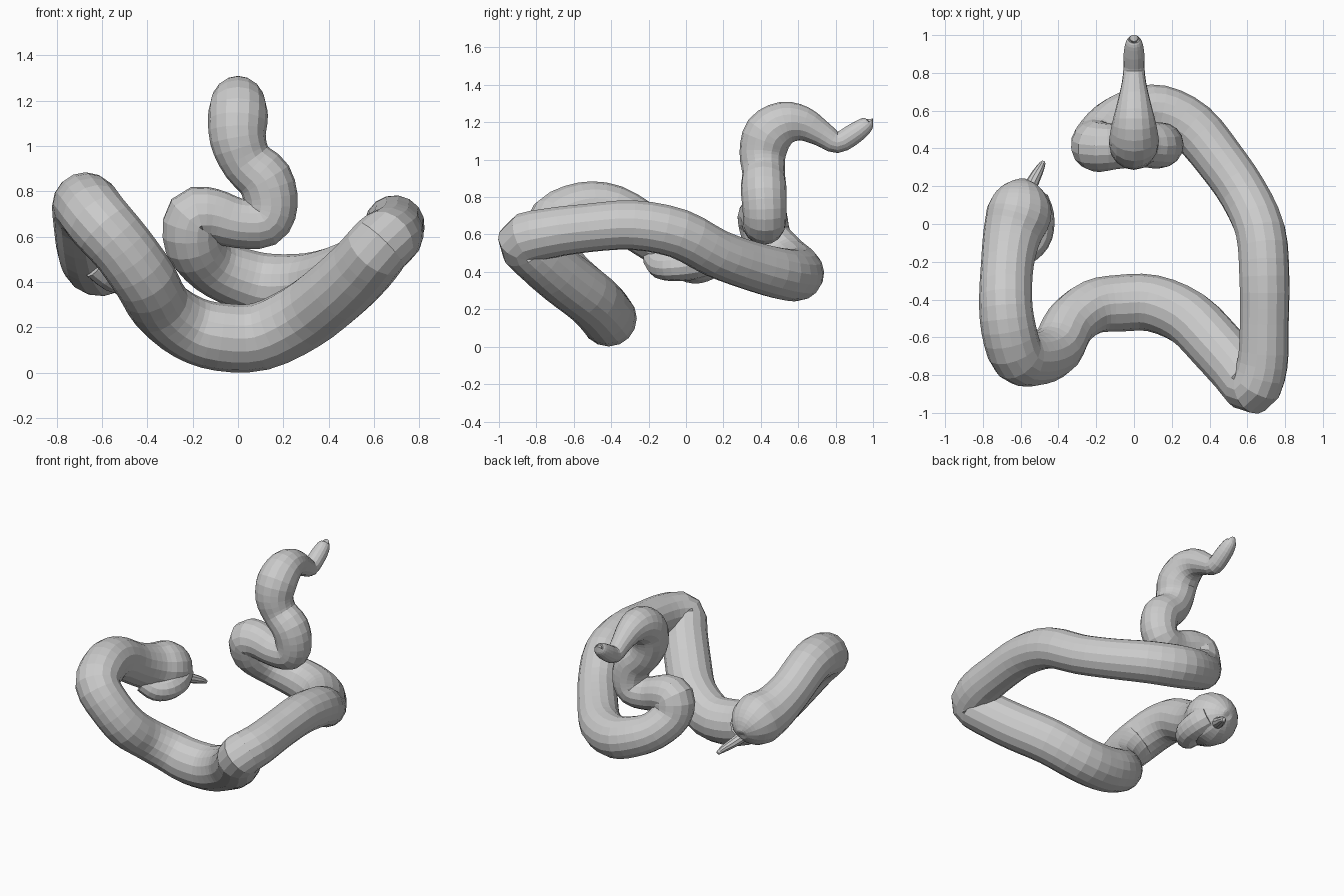
import bpy
from mathutils import Vector


def catmull(a, b, c, d, t):
    return 0.5 * (2*b + (c - a)*t + (2*a - 5*b + 4*c - d)*t*t + (3*b - a - 3*c + d)*t**3)


def tube(name, stations, sides=16, steps=3):
    """Sweep a round section of varying radius through (x, y, z, radius) stations."""
    s = [Vector(p) for p in stations]
    s = [2*s[0] - s[1]] + s + [2*s[-1] - s[-2]]
    path = []
    for i in range(1, len(s) - 2):
        path += [catmull(*s[i-1:i+3], k / steps) for k in range(steps)]
    path.append(s[-2])
    curve = bpy.data.curves.new(name, 'CURVE')
    curve.dimensions = '3D'
    curve.bevel_depth = 1.0
    curve.bevel_resolution = (sides - 4) // 2
    curve.use_fill_caps = True
    spline = curve.splines.new('POLY')
    spline.points.add(len(path) - 1)
    for pt, v in zip(spline.points, path):
        pt.co = (v[0], v[1], v[2], 1)
        pt.radius = max(v[3], 0.004)
    spline.use_smooth = False
    ob = bpy.data.objects.new(name, curve)
    bpy.context.collection.objects.link(ob)
    bpy.ops.object.select_all(action='DESELECT')
    ob.select_set(True)
    bpy.context.view_layer.objects.active = ob
    bpy.ops.object.convert(target='MESH')
    for poly in bpy.context.object.data.polygons:
        poly.use_smooth = False


# narrow outlet, widening into the upright S-bend
outlet_and_s_bend = [
    (0, .965, 1.19, .014), (0, .982, 1.203, .025), (0, .96, 1.184, .044),
    (0, .90, 1.14, .055), (0, .81, 1.092, .057), (0, .73, 1.135, .068),
    (0, .63, 1.19, .092), (0, .53, 1.195, .117), (0, .44, 1.135, .132),
    (0, .41, 1.03, .124), (.04, .415, .93, .114), (.12, .415, .85, .122),
    (.145, .42, .74, .118), (.11, .42, .665, .114), (0, .41, .66, .11),
    (-.11, .41, .69, .122), (-.19, .41, .68, .135), (-.195, .44, .57, .13),
    (-.12, .53, .475, .125), (0, .585, .42, .133)]

# side run, sagging front run and the other side run
main_loop = [
    (0, .585, .42, .133), (.14, .595, .385, .14), (.31, .51, .39, .138),
    (.455, .34, .435, .132), (.58, .16, .50, .13), (.67, -.04, .605, .133),
    (.69, -.28, .65, .133), (.69, -.52, .635, .13), (.68, -.74, .605, .135),
    (.63, -.865, .565, .142), (.55, -.775, .47, .147), (.44, -.65, .365, .15),
    (.29, -.50, .25, .15), (.10, -.42, .16, .15), (-.08, -.42, .158, .15),
    (-.22, -.44, .20, .143), (-.34, -.53, .29, .137), (-.41, -.66, .41, .14),
    (-.51, -.715, .55, .14), (-.615, -.70, .67, .145), (-.665, -.55, .735, .145),
    (-.68, -.39, .725, .14), (-.67, -.21, .62, .14)]

# blind pouch closing the far end
pouch = [
    (-.67, -.21, .62, .14), (-.645, -.06, .545, .155), (-.61, .05, .51, .173),
    (-.60, .13, .49, .152), (-.595, .19, .475, .105), (-.593, .225, .465, .045),
    (-.593, .23, .463, .005)]

# short side branch hooking back under the pouch
side_branch = [
    (-.54, .12, .47, .09), (-.51, .04, .445, .088), (-.51, -.06, .43, .08),
    (-.56, -.13, .435, .075), (-.63, -.17, .48, .065)]

# thin pointed tail on the pouch
tail = [(-.57, .15, .42, .04), (-.53, .235, .38, .032), (-.50, .29, .355, .024),
        (-.482, .325, .335, .014), (-.479, .332, .331, .004)]

tube("intestine", outlet_and_s_bend + main_loop[1:] + pouch[1:])
tube("side_branch", side_branch, sides=12)
tube("pouch_tail", tail, sides=10)
